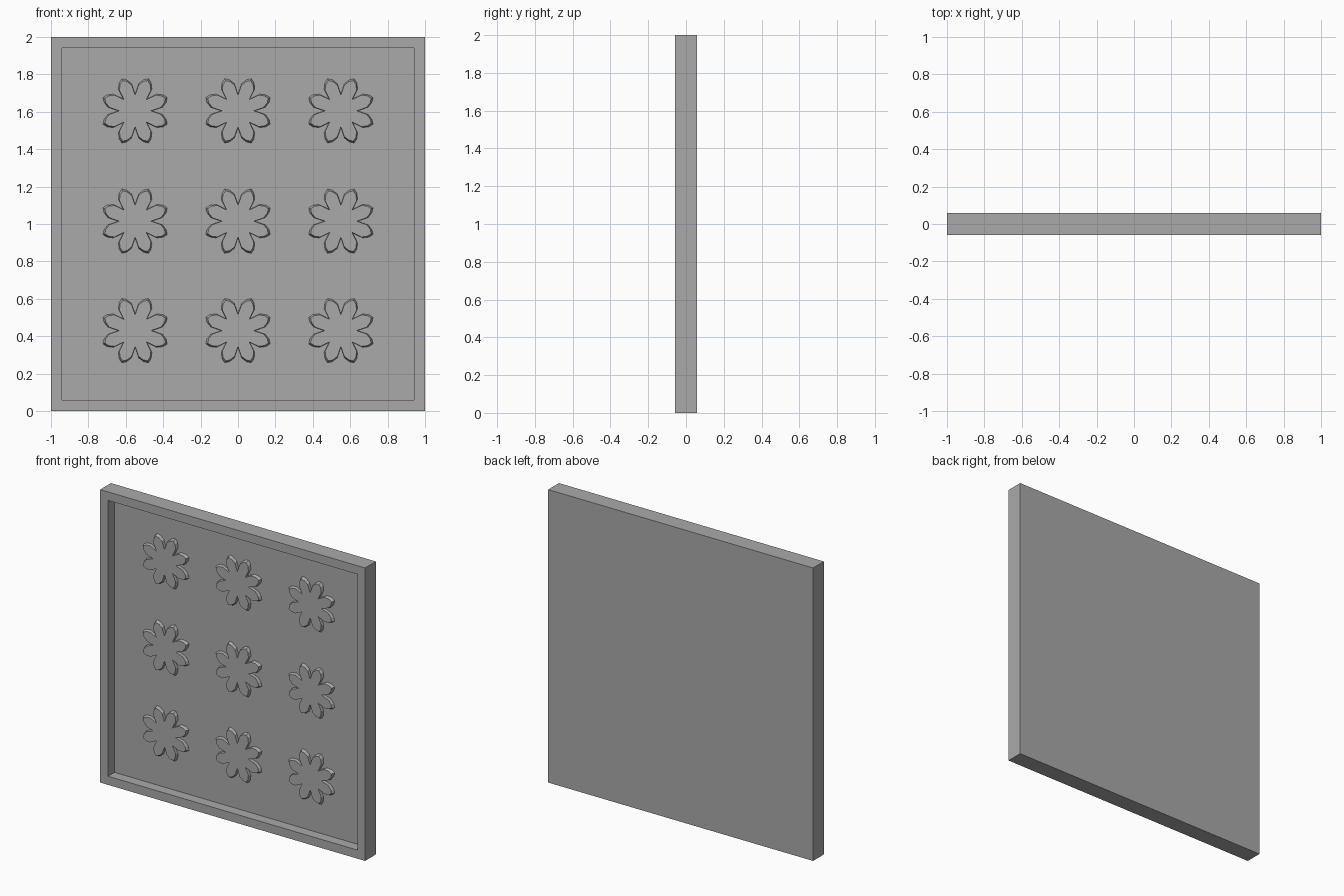
import bpy, bmesh
from math import radians, sin, cos

HALF_DEPTH = 0.058
FLOOR_Y = 0.012
RELIEF = 0.02

cube = bpy.data.objects.get("Cube")
if cube:
    bpy.data.objects.remove(cube, do_unlink=True)

grey = bpy.data.materials.new("plain grey")
grey.use_nodes = True
colour = (0.40, 0.40, 0.40, 1)
grey.diffuse_color = colour
grey.node_tree.nodes["Principled BSDF"].inputs["Base Color"].default_value = colour


def make_object(name, bm):
    bmesh.ops.recalc_face_normals(bm, faces=bm.faces)
    mesh = bpy.data.meshes.new(name)
    bm.to_mesh(mesh)
    bm.free()
    mesh.materials.append(grey)
    obj = bpy.data.objects.new(name, mesh)
    bpy.context.collection.objects.link(obj)
    return obj


# Square panel with a recessed front framed by a flat border
bm = bmesh.new()
bmesh.ops.create_cube(bm, size=2)
for v in bm.verts:
    v.co.y *= HALF_DEPTH
    v.co.z += 1
bm.normal_update()
front = min(bm.faces, key=lambda f: f.calc_center_median().y)
bmesh.ops.inset_region(bm, faces=[front], thickness=0.083)
floor = bmesh.ops.extrude_discrete_faces(bm, faces=[front])["faces"][0]
for v in floor.verts:
    v.co.y = FLOOR_Y
make_object("framed_panel", bm)

# Half of one petal: angle from the petal axis, radius
half_petal = [(-22.5, 0.09), (-15, 0.147), (-7, 0.173)]
petal = half_petal + [(0, 0.186)] + [(-a, r) for a, r in half_petal[:0:-1]]
outline = [(radians(22.5 + 45 * k + a), r) for k in range(8) for a, r in petal]


def flower(name, x, z):
    """Eight-petalled low relief with gently sloping sides."""
    bm = bmesh.new()
    rings = []
    for y, scale in ((FLOOR_Y, 1), (FLOOR_Y - RELIEF, 0.94)):
        rings.append([bm.verts.new((x + r * scale * cos(a), y, z + r * scale * sin(a)))
                      for a, r in outline])
    base, top = rings
    for i in range(len(base)):
        j = (i + 1) % len(base)
        bm.faces.new((base[i], base[j], top[j], top[i]))
    bm.faces.new(top)
    make_object(name, bm)


# Three rows of three flowers
for row, z in enumerate((0.43, 1.015, 1.605)):
    for col, x in enumerate((-0.55, 0, 0.55)):
        flower(f"flower_{row + 1}_{col + 1}", x, z)
